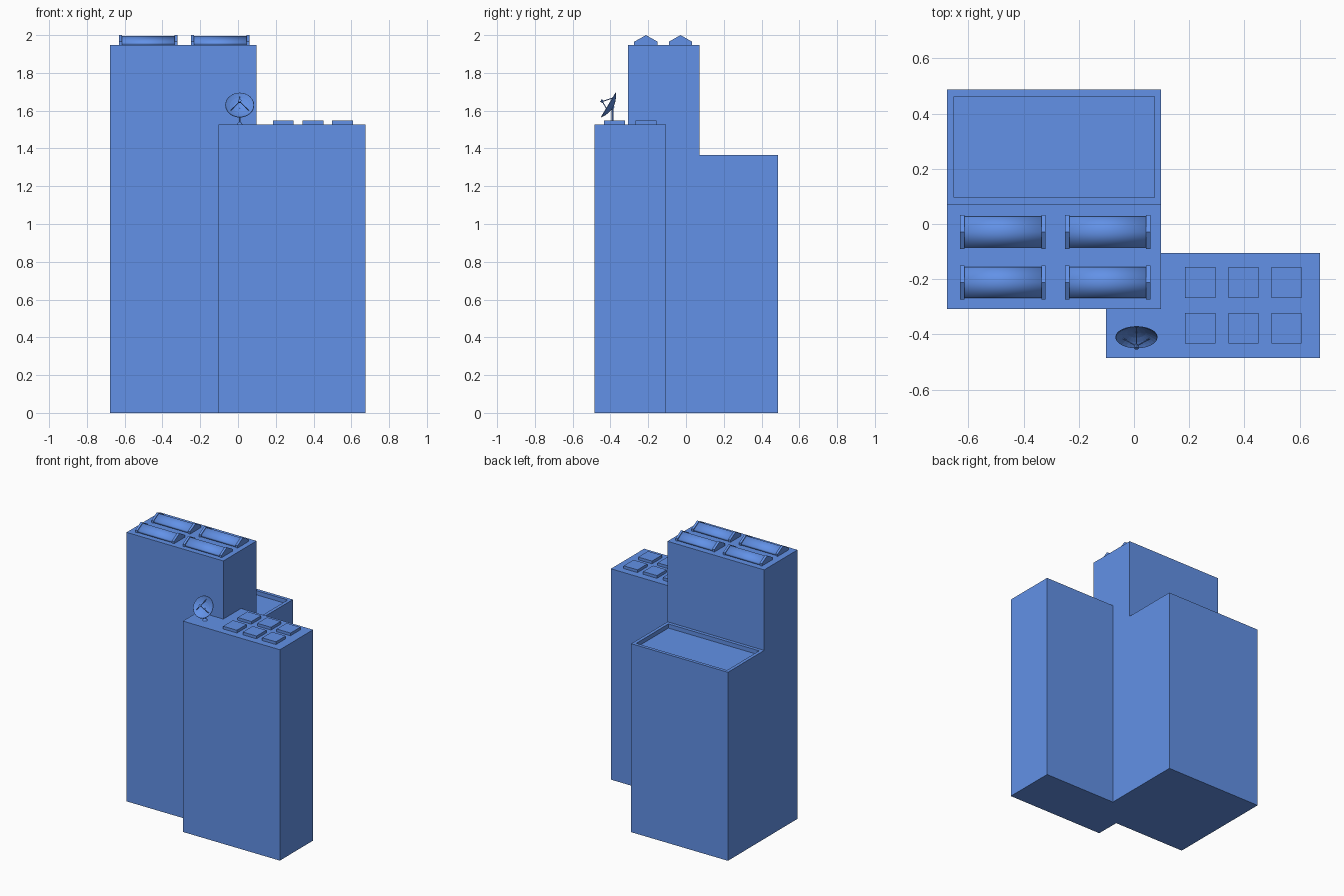
import bpy, bmesh
from math import radians, cos, sin, pi
from mathutils import Matrix, Vector

if "Cube" in bpy.data.objects:
    bpy.data.objects.remove(bpy.data.objects["Cube"], do_unlink=True)

BLUE = (0.127, 0.296, 0.83, 1)
mat = bpy.data.materials.new("cornflower_blue")
mat.use_nodes = True
mat.diffuse_color = BLUE
mat.node_tree.nodes["Principled BSDF"].inputs["Base Color"].default_value = BLUE


def finish(bm, name, smooth=False):
    bmesh.ops.recalc_face_normals(bm, faces=bm.faces)
    for f in bm.faces:
        f.smooth = smooth
    mesh = bpy.data.meshes.new(name)
    bm.to_mesh(mesh)
    bm.free()
    mesh.materials.append(mat)
    obj = bpy.data.objects.new(name, mesh)
    bpy.context.collection.objects.link(obj)
    return obj


def prism(profile, x0, x1):
    """Extrude a (y, z) profile along x."""
    bm = bmesh.new()
    face = bm.faces.new([bm.verts.new((x0, y, z)) for y, z in profile])
    ext = bmesh.ops.extrude_face_region(bm, geom=[face])
    verts = [v for v in ext["geom"] if isinstance(v, bmesh.types.BMVert)]
    bmesh.ops.translate(bm, verts=verts, vec=(x1 - x0, 0, 0))
    bmesh.ops.recalc_face_normals(bm, faces=bm.faces)
    return bm


def box(name, x0, x1, y0, y1, z0, z1):
    return finish(prism([(y0, z0), (y1, z0), (y1, z1), (y0, z1)], x0, x1), name)


def rod(name, a, b, r0, r1, segments=10):
    a, b = Vector(a), Vector(b)
    turn = (b - a).to_track_quat("Z", "Y").to_matrix().to_4x4()
    bm = bmesh.new()
    bmesh.ops.create_cone(bm, cap_ends=True, segments=segments, radius1=r0, radius2=r1,
                          depth=(b - a).length,
                          matrix=Matrix.Translation((a + b) / 2) @ turn)
    return finish(bm, name)


# Stepped main tower with a sunken terrace on the lower step
TOP, STEP = 1.948, 1.365
bm = prism([(-0.308, 0), (0.487, 0), (0.487, STEP), (0.072, STEP),
            (0.072, TOP), (-0.308, TOP)], -0.677, 0.098)
terrace = [f for f in bm.faces if f.normal.z > 0.9 and f.calc_center_median().z < 1.5]
bmesh.ops.inset_individual(bm, faces=terrace, thickness=0.034)
sunk = bmesh.ops.extrude_discrete_faces(bm, faces=terrace)["faces"]
bmesh.ops.translate(bm, verts=sunk[0].verts[:], vec=(0, 0, -0.03))
finish(bm, "main_tower")

# Lower front tower
ROOF = 1.527
box("front_tower", -0.102, 0.675, -0.485, -0.105, 0, ROOF)

# Roof hatches
for x in (0.24, 0.397, 0.553):
    for y in (-0.378, -0.212):
        box("roof_hatch", x - 0.055, x + 0.055, y - 0.056, y + 0.056, ROOF, ROOF + 0.02)


# Ridge skylights with end frames
def gable(y, half, eave, peak):
    return [(y - half, TOP), (y + half, TOP), (y + half, eave), (y, peak), (y - half, eave)]


for x in (-0.475, -0.095):
    for y in (-0.212, -0.029):
        finish(prism(gable(y, 0.056, 1.962, 1.995), x - 0.148, x + 0.148), "skylight", True)
        for side in (-1, 1):
            cx = x + side * 0.147
            finish(prism(gable(y, 0.062, 1.965, 2.0), cx - 0.008, cx + 0.008), "skylight_frame")

# Satellite dish: tilted bowl of revolution
place = Matrix.Translation((0.009, -0.411, 1.63)) @ Matrix.Rotation(radians(59), 4, "X")
RADIUS, DEPTH, SEG = 0.076, 0.026, 24
bm = bmesh.new()
centre = bm.verts.new((0, 0, -DEPTH))
rings = []
for t in (0.2, 0.45, 0.7, 0.88, 1):
    rings.append([bm.verts.new((RADIUS * t * cos(2 * pi * i / SEG),
                                RADIUS * t * sin(2 * pi * i / SEG),
                                DEPTH * (t * t - 1))) for i in range(SEG)])
for i in range(SEG):
    j = (i + 1) % SEG
    bm.faces.new((centre, rings[0][i], rings[0][j]))
    for a, b in zip(rings, rings[1:]):
        bm.faces.new((a[i], b[i], b[j], a[j]))
bm.transform(place)
dish = finish(bm, "dish_bowl")
shell = dish.modifiers.new("thickness", "SOLIDIFY")
shell.thickness = 0.003
shell.offset = 0

# Feed horn on three struts
focus = Vector((0, 0, 0.037))
for angle in (90, 210, 330):
    a = radians(angle)
    foot = Vector((0.056 * cos(a), 0.056 * sin(a), -0.012))
    rod("feed_strut", place @ foot, place @ focus, 0.0025, 0.0025, 6)
rod("feed_horn", place @ Vector((0, 0, 0.03)), place @ Vector((0, 0, 0.046)), 0.006, 0.009)

# Dish post, foot and hub
px, py = 0.009, -0.389
rod("dish_hub", place @ Vector((0, 0, -0.034)), place @ Vector((0, 0, -0.024)), 0.009, 0.012)
rod("dish_post", (px, py, ROOF), (px, py, 1.615), 0.005, 0.005)
rod("dish_foot", (px, py, ROOF), (px, py, ROOF + 0.014), 0.017, 0.005)
